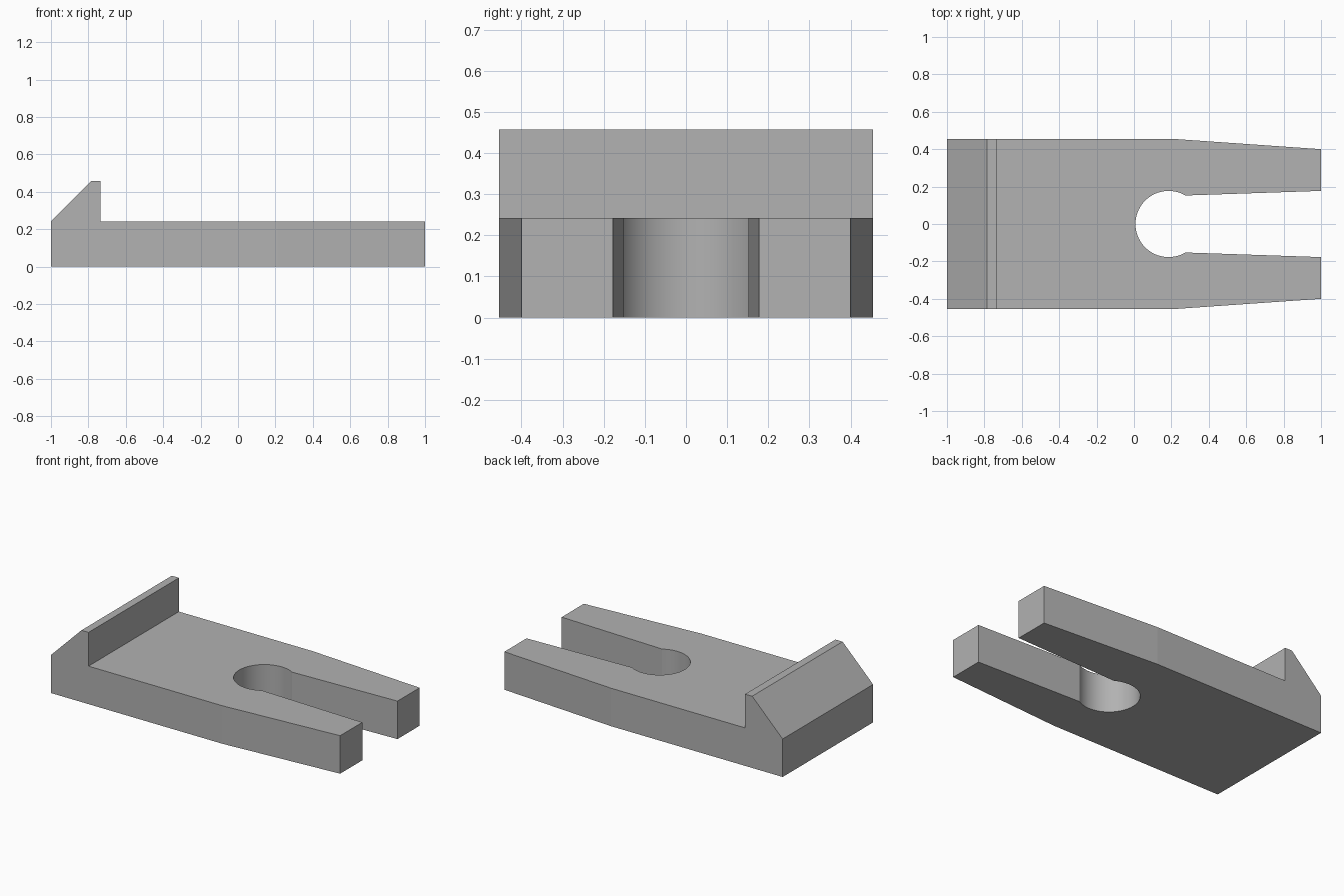
import bpy
import bmesh
from math import acos, cos, sin, pi

cube = bpy.data.objects.get("Cube")
if cube:
    bpy.data.objects.remove(cube)

# Main dimensions
HALF_WIDTH = 0.455
THICKNESS = 0.242
LIP_HEIGHT = 0.457
LIP_FRONT, LIP_BACK = -0.735, -0.785
BORE_X, BORE_R = 0.185, 0.177
NECK_X = 0.275
ARC_STEPS = 48

metal = bpy.data.materials.new("grey metal")
metal.use_nodes = True
grey = (0.445, 0.445, 0.445, 1)
metal.diffuse_color = grey
metal.node_tree.nodes["Principled BSDF"].inputs["Base Color"].default_value = grey

# Plan outline: tapered fork with a round-bottomed slot
side = [(-1, HALF_WIDTH), (0.21, HALF_WIDTH), (1, 0.4), (1, 0.177)]
start = acos((NECK_X - BORE_X) / BORE_R)
bore = []
for i in range(ARC_STEPS + 1):
    a = start + (2 * pi - 2 * start) * i / ARC_STEPS
    bore.append((BORE_X + BORE_R * cos(a), BORE_R * sin(a)))
outline = side + bore + [(x, -y) for x, y in reversed(side)]

# Fork plate, extruded from the outline
bm = bmesh.new()
base = bm.faces.new([bm.verts.new((x, y, 0)) for x, y in outline])
raised = bmesh.ops.extrude_face_region(bm, geom=[base])["geom"]
for v in raised:
    if isinstance(v, bmesh.types.BMVert):
        v.co.z = THICKNESS

# Wedge lip, pulled up from the rear strip of the top
bmesh.ops.bisect_plane(bm, geom=bm.verts[:] + bm.edges[:] + bm.faces[:],
                       plane_co=(LIP_FRONT, 0, 0), plane_no=(1, 0, 0))
strip = [f for f in bm.faces
         if all(v.co.z > THICKNESS - 0.001 and v.co.x < LIP_FRONT + 0.001 for v in f.verts)]
lip = bmesh.ops.extrude_face_region(bm, geom=strip)["geom"]
for v in lip:
    if isinstance(v, bmesh.types.BMVert):
        v.co.z = LIP_HEIGHT
        v.co.x = max(v.co.x, LIP_BACK)
bmesh.ops.recalc_face_normals(bm, faces=bm.faces[:])

# Only the round bore wall is smooth; all other faces stay flat
for f in bm.faces:
    c = f.calc_center_median()
    f.smooth = (len(f.verts) == 4 and abs(f.normal.z) < 0.1
                and c.x < NECK_X and (c.x - BORE_X) ** 2 + c.y ** 2 < (BORE_R + 0.005) ** 2)

mesh = bpy.data.meshes.new("forked_clamp")
bm.to_mesh(mesh)
bm.free()
mesh.materials.append(metal)
clamp = bpy.data.objects.new("forked_clamp", mesh)
bpy.context.collection.objects.link(clamp)
